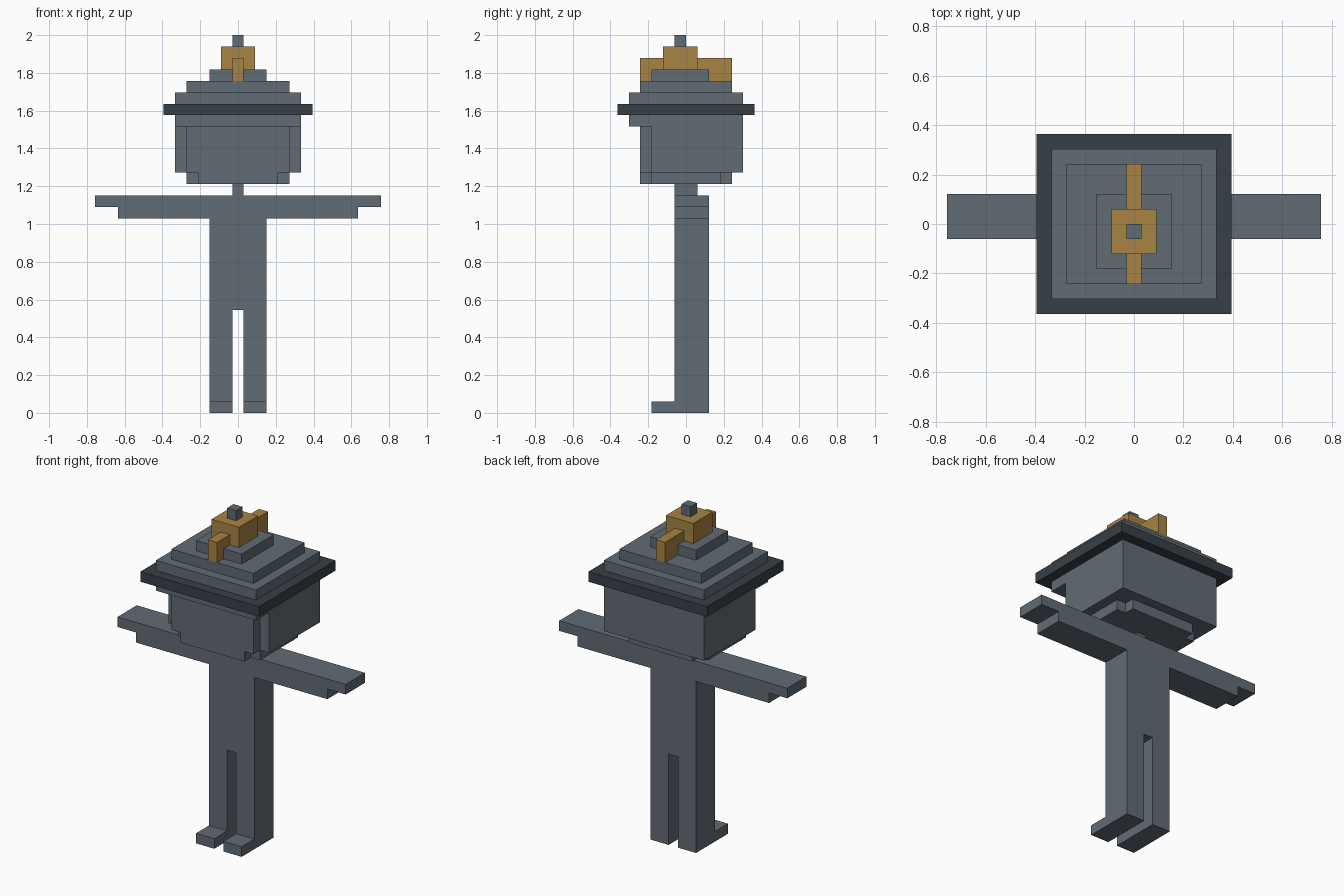
import bpy
import bmesh
from mathutils import Vector

cube = bpy.data.objects.get("Cube")
if cube:
    bpy.data.objects.remove(cube, do_unlink=True)

U = 2 / 33  # size of one block; all measures below are in blocks


def material(name, rgb):
    mat = bpy.data.materials.new(name)
    mat.use_nodes = True
    mat.diffuse_color = (*rgb, 1)
    mat.node_tree.nodes["Principled BSDF"].inputs["Base Color"].default_value = (*rgb, 1)
    return mat


grey = material("slate grey", (0.12, 0.149, 0.178))
dark = material("dark slate", (0.037, 0.051, 0.064))
gold = material("old gold", (0.392, 0.231, 0.056))


def extrude(name, outline, axis, start, end, mat):
    """Extrude a flat outline along an axis from start to end."""
    place = {
        "x": lambda a, b: Vector((start, a, b)),
        "y": lambda a, b: Vector((a, start, b)),
        "z": lambda a, b: Vector((a, b, start)),
    }[axis]
    step = Vector([(end - start) * (axis == k) for k in "xyz"])
    bm = bmesh.new()
    face = bm.faces.new([bm.verts.new(place(a, b) * U) for a, b in outline])
    ext = bmesh.ops.extrude_face_region(bm, geom=[face], use_keep_orig=True)
    moved = [g for g in ext["geom"] if isinstance(g, bmesh.types.BMVert)]
    bmesh.ops.translate(bm, verts=moved, vec=step * U)
    bmesh.ops.recalc_face_normals(bm, faces=bm.faces[:])
    mesh = bpy.data.meshes.new(name)
    bm.to_mesh(mesh)
    bm.free()
    mesh.materials.append(mat)
    obj = bpy.data.objects.new(name, mesh)
    bpy.context.scene.collection.objects.link(obj)
    return obj


def mirrored(half):
    """Close a right-hand outline with its mirror image across x = 0."""
    return half + [(-a, b) for a, b in reversed(half)]


def box(name, half_width, y0, y1, z0, z1, mat, x=0):
    w = half_width
    return extrude(name, [(x - w, y0), (x + w, y0), (x + w, y1), (x - w, y1)], "z", z0, z1, mat)


# Body: torso, legs and outstretched arms as one front profile
extrude("body", mirrored([(0.5, 9), (0.5, 0), (2.5, 0), (2.5, 17), (10.5, 17),
                          (10.5, 18), (12.5, 18), (12.5, 19)]), "y", -1, 2, grey)
for side, x in (("left", 1.5), ("right", -1.5)):
    box(side + "_foot", 1, -3, -1, 0, 1, grey, x)
box("neck", 0.5, -1, 1, 19, 20, grey)

# Head: side profile with brow, then the face slab and the chin plate
extrude("head", [(-3, 21), (5, 21), (5, 26), (-5, 26), (-5, 25), (-3, 25)],
        "x", -5.5, 5.5, grey)
extrude("face", mirrored([(3.5, 20), (3.5, 21), (4.5, 21), (4.5, 25)]), "y", -4, -3, grey)
extrude("chin_plate", mirrored([(4.5, -3), (4.5, 3), (3.5, 3), (3.5, 4)]), "z", 20, 21, grey)

# Hat: brim and stepped crown
box("hat_brim", 6.5, -6, 6, 26, 27, dark)
box("hat_lower_tier", 5.5, -5, 5, 27, 28, grey)
box("hat_middle_tier", 4.5, -4, 4, 28, 29, grey)
box("hat_upper_tier", 2.5, -3, 2, 29, 30, grey)

# Crest: gold block with a fin before and behind, and a knob on top
box("crest_block", 1.5, -2, 1, 30, 32, gold)
extrude("crest_front_fin", [(-4, 29), (-3, 29), (-3, 30), (-2, 30), (-2, 31), (-4, 31)],
        "x", -0.5, 0.5, gold)
extrude("crest_back_fin", [(4, 29), (2, 29), (2, 30), (1, 30), (1, 31), (4, 31)],
        "x", -0.5, 0.5, gold)
box("top_knob", 0.5, -1, 0, 32, 33, grey)
